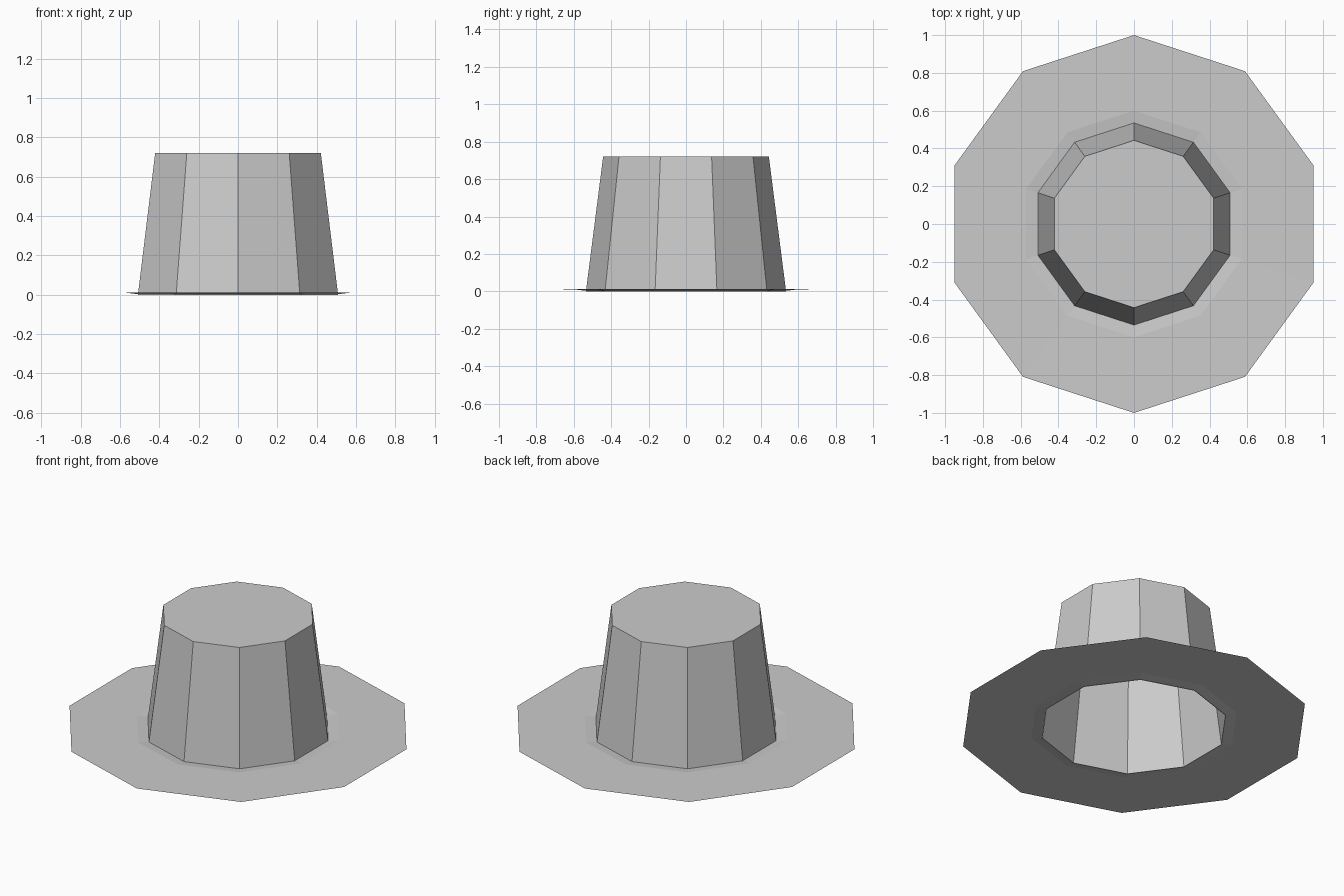
import bpy, bmesh
from math import cos, sin, pi

if "Cube" in bpy.data.objects:
    bpy.data.objects.remove(bpy.data.objects["Cube"])

SIDES = 10


def lathe(name, profile, cap_last=False):
    """Spin a (radius, z) profile into a ten-sided flat-shaded shell."""
    bm = bmesh.new()
    rings = []
    for r, z in profile:
        angles = [pi / 2 + 2 * pi * i / SIDES for i in range(SIDES)]
        rings.append([bm.verts.new((r * cos(a), r * sin(a), z)) for a in angles])
    for low, high in zip(rings, rings[1:]):
        for i in range(SIDES):
            j = (i + 1) % SIDES
            bm.faces.new((low[i], low[j], high[j], high[i]))
    if cap_last:
        bm.faces.new(rings[-1])
    mesh = bpy.data.meshes.new(name)
    bm.to_mesh(mesh)
    bm.free()
    obj = bpy.data.objects.new(name, mesh)
    bpy.context.collection.objects.link(obj)
    return obj


# Tapered crown, closed on top and open underneath
lathe("hat_crown", [(0.535, 0.0), (0.443, 0.72)], cap_last=True)

# Thin flat brim, dipping very slightly where it meets the crown
lathe("hat_brim", [(1.0, 0.012), (0.6, 0.011), (0.535, 0.003)][:])
